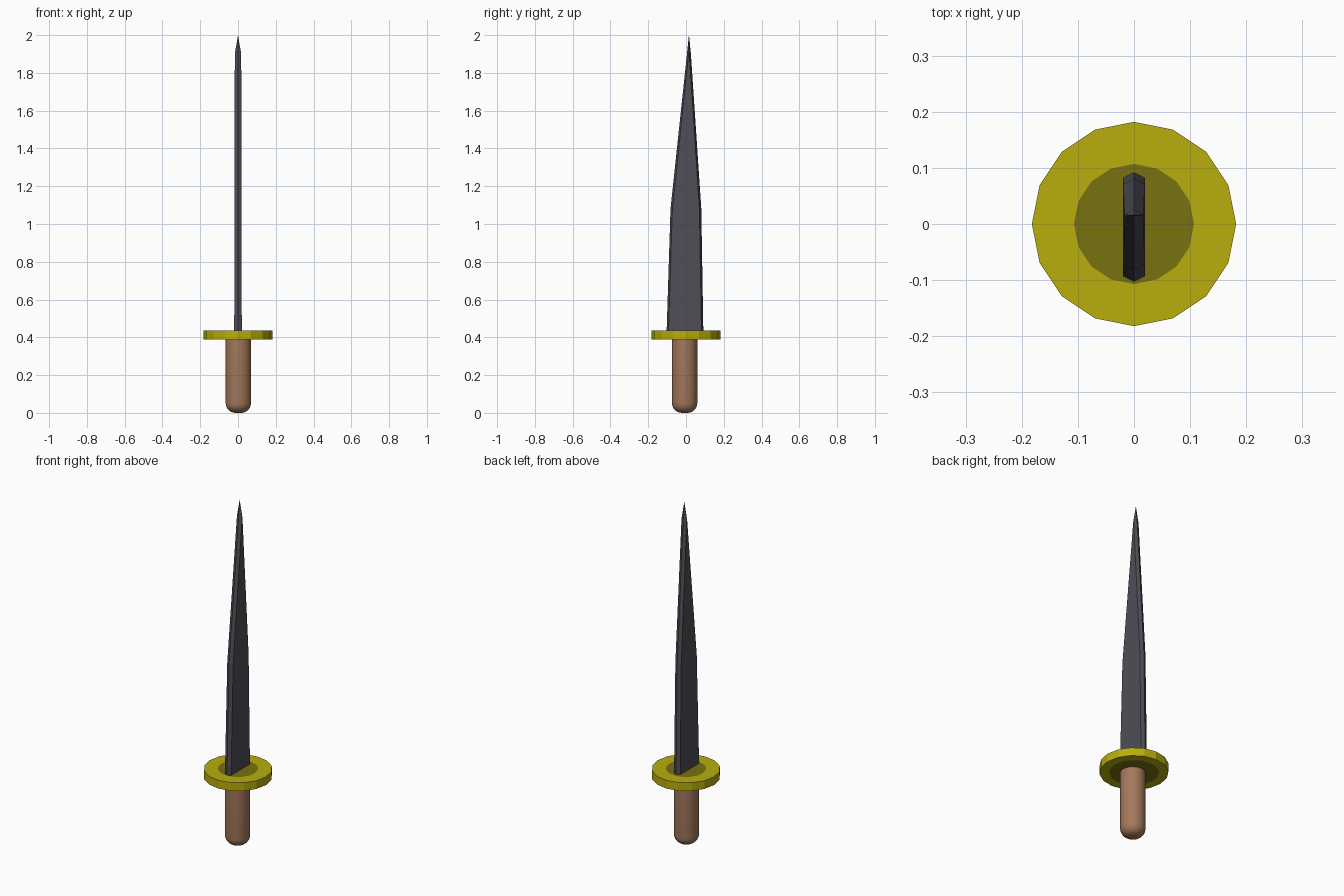
import bpy, bmesh, math

if "Cube" in bpy.data.objects:
    bpy.data.objects.remove(bpy.data.objects["Cube"])


def material(name, rgb):
    m = bpy.data.materials.new(name)
    m.diffuse_color = (*rgb, 1)
    m.use_nodes = True
    m.node_tree.nodes["Principled BSDF"].inputs["Base Color"].default_value = m.diffuse_color
    return m


steel = material("dark_steel", (0.076, 0.076, 0.093))
gold = material("yellow_brass", (0.48, 0.42, 0.004))
olive = material("dark_brass", (0.19, 0.165, 0.005))
wood = material("brown_grip", (0.37, 0.19, 0.105))


def loft(name, rings, mats):
    """Skin equal-length rings of points and cap both ends; side faces are banded ring by ring."""
    bm = bmesh.new()
    loops = [[bm.verts.new(p) for p in ring] for ring in rings]
    n = len(loops[0])
    for a, b in zip(loops, loops[1:]):
        for i in range(n):
            j = (i + 1) % n
            bm.faces.new((a[i], a[j], b[j], b[i]))
    bm.faces.new(loops[0][::-1])
    bm.faces.new(loops[-1])
    bmesh.ops.remove_doubles(bm, verts=bm.verts, dist=1e-5)
    bmesh.ops.recalc_face_normals(bm, faces=bm.faces)
    me = bpy.data.meshes.new(name)
    bm.to_mesh(me)
    bm.free()
    for m in mats:
        me.materials.append(m)
    ob = bpy.data.objects.new(name, me)
    bpy.context.collection.objects.link(ob)
    return ob


def circle(r, z, n, cx=0.0, cy=0.0):
    return [(cx + r * math.cos(2 * math.pi * i / n),
             cy + r * math.sin(2 * math.pi * i / n), z) for i in range(n)]


# Guard: 16-sided disc with a darker inner disc on both flat sides
guard = loft("guard", [circle(r, z, 16) for r, z in
                       ((0.132, 0.388), (0.182, 0.388), (0.182, 0.436), (0.107, 0.436))],
             [gold, olive])
for p in guard.data.polygons:
    if len(p.vertices) == 16:
        p.material_index = 1

# Grip: cylinder with a rounded lower end
R, B = 0.067, 0.052
arc = [(R - B + B * math.sin(t), B - B * math.cos(t))
       for t in (math.pi / 2 * k / 6 for k in range(7))]
grip = loft("grip", [circle(r, z, 32, 0.002, -0.007) for r, z in arc + [(R, 0.40)]], [wood])
bpy.ops.object.select_all(action='DESELECT')
grip.select_set(True)
bpy.context.view_layer.objects.active = grip
bpy.ops.object.shade_smooth_by_angle(angle=math.radians(40))


# Blade: flat hexagonal section, tapering to an off-centre tip
def section(z, y0, y1, half, bevel):
    return [(0, y0, z), (half, y0 + bevel, z), (half, y1 - bevel, z),
            (0, y1, z), (-half, y1 - bevel, z), (-half, y0 + bevel, z)]


loft("blade", [section(0.42, -0.103, 0.092, 0.020, 0.010),
               section(1.08, -0.082, 0.081, 0.019, 0.010),
               section(1.90, 0.005, 0.026, 0.017, 0.009),
               section(2.00, 0.0152, 0.0158, 0.0003, 0.0002)], [steel])
